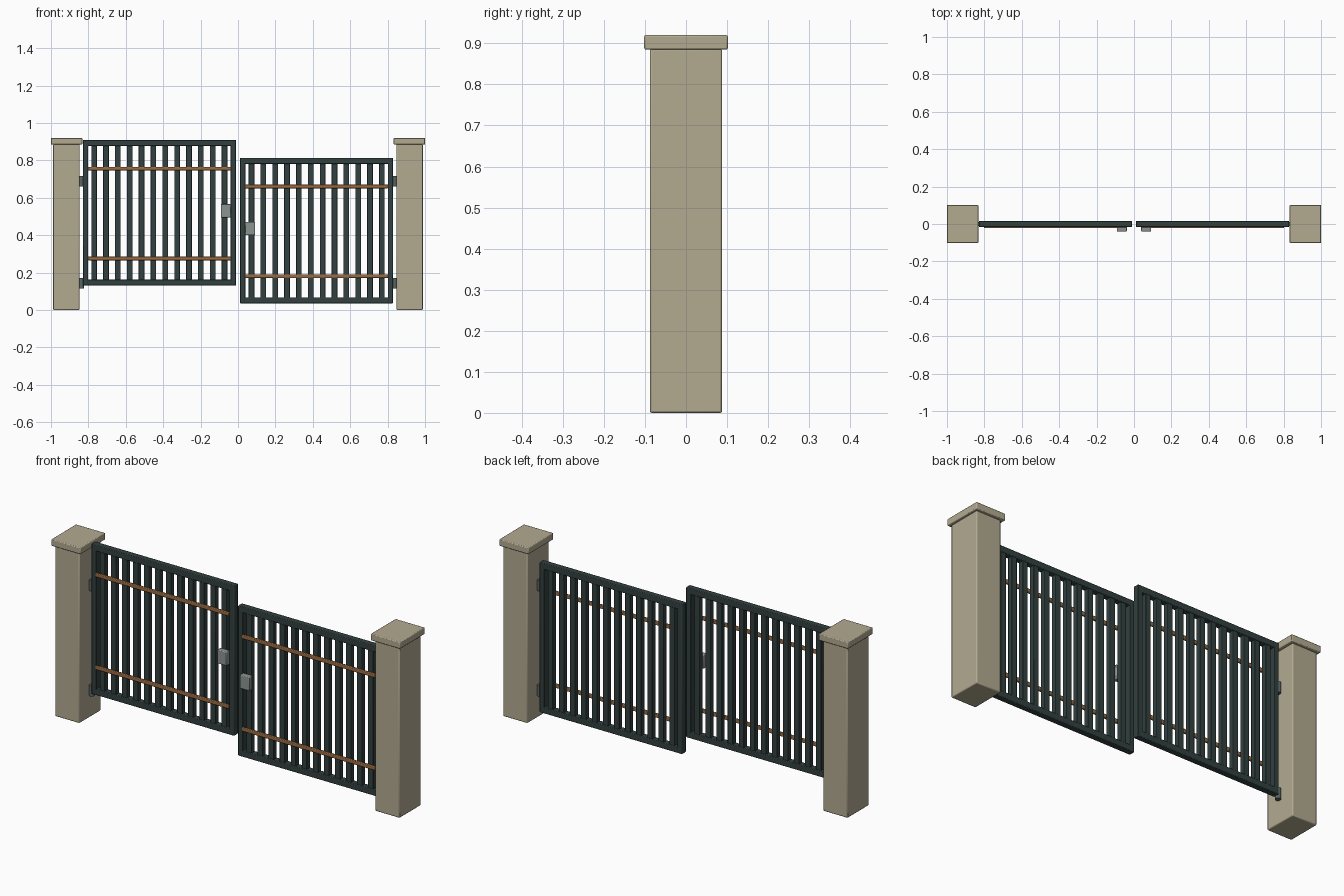
import bpy
import math

if "Cube" in bpy.data.objects:
    bpy.data.objects.remove(bpy.data.objects["Cube"])


def material(name, rgb):
    m = bpy.data.materials.new(name)
    m.diffuse_color = (*rgb, 1)
    m.use_nodes = True
    m.node_tree.nodes["Principled BSDF"].inputs["Base Color"].default_value = m.diffuse_color
    return m


STONE = material("warm stone", (0.45, 0.405, 0.285))
STEEL = material("dark green steel", (0.032, 0.052, 0.050))
COPPER = material("copper", (0.32, 0.145, 0.055))
SILVER = material("lock grey", (0.26, 0.30, 0.29))
HINGE = material("hinge grey", (0.10, 0.13, 0.125))


def box(name, x, y, z, mat, bevel=0.003):
    """Bevelled box given as (min, max) ranges on each axis."""
    bpy.ops.mesh.primitive_cube_add(
        size=1, location=[(a + b) / 2 for a, b in (x, y, z)])
    ob = bpy.context.object
    ob.name = name
    ob.scale = [b - a for a, b in (x, y, z)]
    bpy.ops.object.transform_apply(location=False, rotation=False, scale=True)
    ob.data.materials.append(mat)
    if bevel:
        mod = ob.modifiers.new("soft edges", 'BEVEL')
        mod.width = bevel
        mod.segments = 2
        bpy.ops.object.shade_smooth_by_angle(angle=math.radians(40))
    return ob


def span(side, a, b):
    """Range along x, mirrored for the left side."""
    return tuple(sorted((side * a, side * b)))


def pillar(side, label):
    box(label + "_pillar", span(side, 0.848, 0.988), (-0.088, 0.088),
        (0.003, 0.89), STONE, 0.005)
    box(label + "_pillar_cap", span(side, 0.832, 1.0), (-0.102, 0.102),
        (0.885, 0.92), STONE, 0.004)


def gate(side, label, bottom):
    top = bottom + 0.778
    inner, outer, t = 0.011, 0.829, 0.028
    depth = (-0.016, 0.016)
    # frame
    box(label + "_inner_stile", span(side, inner, inner + t), depth, (bottom, top), STEEL)
    box(label + "_outer_stile", span(side, outer - t, outer), depth, (bottom, top), STEEL)
    for name, z in (("bottom", bottom), ("top", top - 0.032)):
        box(f"{label}_{name}_rail", span(side, inner + t - 0.004, outer - t + 0.004),
            depth, (z, z + 0.032), STEEL)
    # vertical bars
    for i in range(12):
        x = 0.072 + i * 0.0634
        box(f"{label}_bar_{i + 1}", span(side, x - 0.015, x + 0.015),
            (-0.013, 0.013), (bottom + 0.029, top - 0.029), STEEL, 0.002)
    # copper strips across the front
    for name, z in (("lower", 0.145), ("upper", 0.625)):
        box(f"{label}_{name}_strip", span(side, 0.037, 0.803),
            (-0.022, -0.010), (bottom + z - 0.010, bottom + z + 0.010), COPPER, 0.003)
    # lock box
    box(label + "_lock", span(side, 0.038, 0.092), (-0.040, -0.012),
        (bottom + 0.364, bottom + 0.436), SILVER, 0.004)


def hinge(side, label, z):
    bpy.ops.mesh.primitive_cylinder_add(
        vertices=16, radius=0.014, depth=0.055, location=(side * 0.837, 0, z))
    ob = bpy.context.object
    ob.name = label + "_hinge"
    ob.data.materials.append(HINGE)
    bpy.ops.object.shade_smooth_by_angle(angle=math.radians(40))


for side, label, bottom in ((-1, "left", 0.131), (1, "right", 0.036)):
    pillar(side, label)
    gate(side, label, bottom)
    for z in (0.143, 0.688):
        hinge(side, label, z)

# rest the pillars on the ground
for label in ("left", "right"):
    bpy.data.objects[label + "_pillar"].location.z -= 0.003
